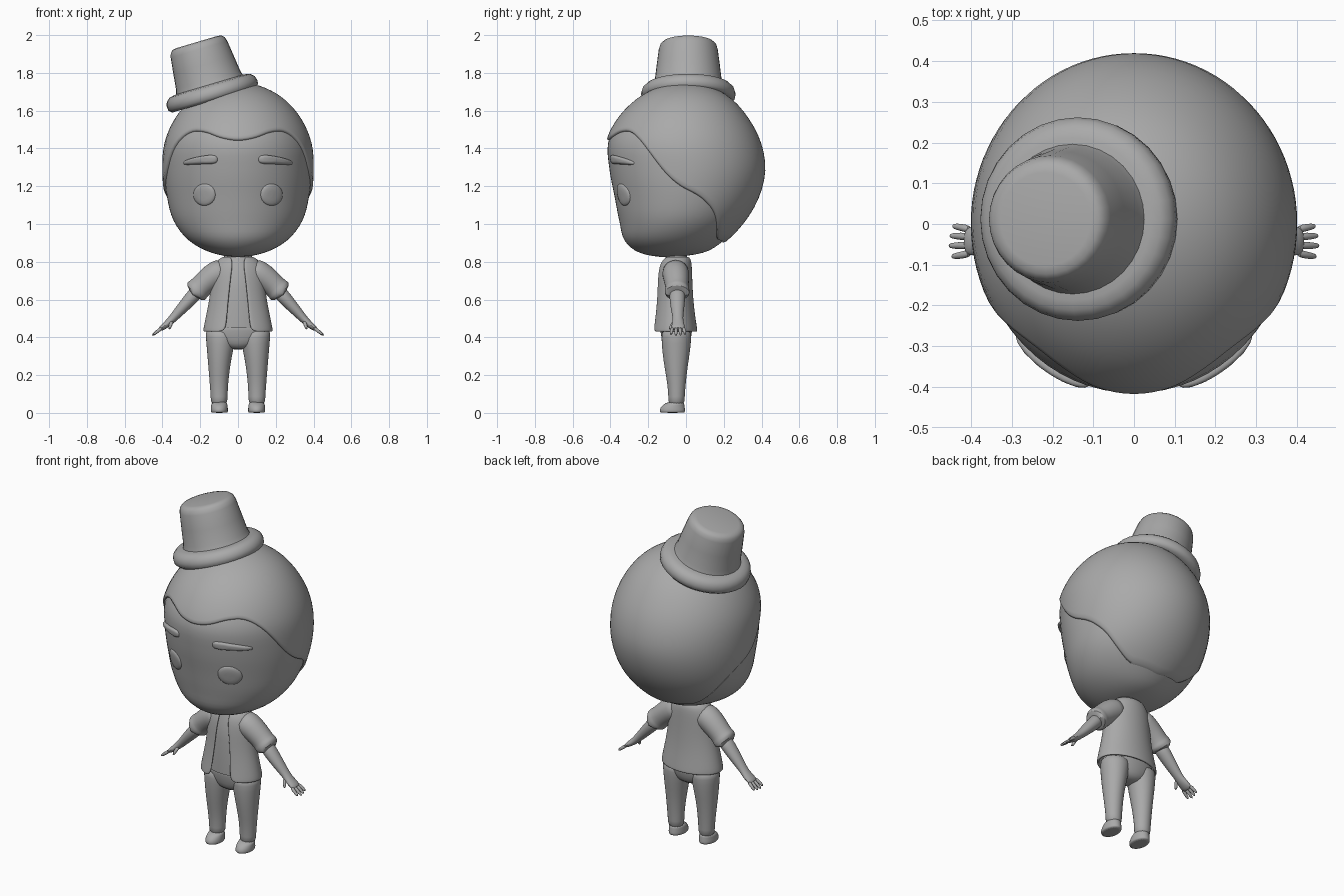
import bpy, bmesh, math
from mathutils import Vector

if "Cube" in bpy.data.objects:
    bpy.data.objects.remove(bpy.data.objects["Cube"])

grey = bpy.data.materials.new("grey")
grey.diffuse_color = (0.4, 0.4, 0.4, 1)
grey.use_nodes = True
grey.node_tree.nodes["Principled BSDF"].inputs["Base Color"].default_value = grey.diffuse_color


def finish(name, bm, subsurf=0, mirror=False, angle=50, solid=0):
    bmesh.ops.remove_doubles(bm, verts=bm.verts, dist=1e-5)
    bmesh.ops.recalc_face_normals(bm, faces=bm.faces)
    me = bpy.data.meshes.new(name)
    bm.to_mesh(me)
    bm.free()
    me.materials.append(grey)
    ob = bpy.data.objects.new(name, me)
    bpy.context.collection.objects.link(ob)
    if solid:
        m = ob.modifiers.new("thickness", 'SOLIDIFY')
        m.thickness, m.offset = solid, -1
    if mirror:
        m = ob.modifiers.new("mirror", 'MIRROR')
        m.use_mirror_merge = False
    if subsurf:
        ob.modifiers.new("smooth", 'SUBSURF').levels = subsurf
        ob.modifiers["smooth"].render_levels = subsurf
    bpy.ops.object.select_all(action='DESELECT')
    ob.select_set(True)
    bpy.context.view_layer.objects.active = ob
    bpy.ops.object.shade_smooth_by_angle(angle=math.radians(angle))
    return ob


def loft(bm, rings, closed=True, caps=True):
    vs = [[bm.verts.new(p) for p in r] for r in rings]
    n = len(vs[0])
    for a, b in zip(vs, vs[1:]):
        for i in range(n if closed else n - 1):
            j = (i + 1) % n
            bm.faces.new((a[i], a[j], b[j], b[i]))
    if caps:
        bm.faces.new(vs[0])
        bm.faces.new(vs[-1])


def tube(bm, path, n=12):
    """path rows: x, y, z, radius along y, radius across"""
    rings = []
    for i, (x, y, z, ru, rv) in enumerate(path):
        a, b = path[max(i - 1, 0)], path[min(i + 1, len(path) - 1)]
        t = Vector((b[0] - a[0], 0, b[2] - a[2])).normalized()
        v = t.cross(Vector((0, 1, 0)))
        ring = []
        for k in range(n):
            q = 2 * math.pi * k / n
            ring.append(Vector((x, y, z)) + Vector((0, ru * math.cos(q), 0)) + v * rv * math.sin(q))
        rings.append(ring)
    loft(bm, rings)


# Head sections: z, half width, front y, back y
HEAD = [(.825, 0, -.1, -.1), (.848, .14, -.245, .09), (.913, .26, -.325, .2), (1.016, .34, -.353, .30),
        (1.145, .376, -.378, .375), (1.288, .389, -.405, .408), (1.429, .377, -.412, .385),
        (1.555, .322, -.35, .32), (1.655, .233, -.25, .232), (1.717, .12, -.13, .122), (1.738, 0, 0, 0)]


def flip(r):
    return (r[0], -r[1], r[3], r[2])


def section(s):
    rows = [flip(HEAD[1])] + HEAD + [flip(HEAD[-2])]
    i = min(int(s), 9)
    t = s - i
    return [.5 * (2 * b + (c - a) * t + (2 * a - 5 * b + 4 * c - d) * t * t + (3 * b - a - 3 * c + d) * t ** 3)
            for a, b, c, d in zip(*rows[i:i + 4])]


def find(z):
    lo, hi = 0, 10
    for _ in range(30):
        m = (lo + hi) / 2
        lo, hi = (m, hi) if section(m)[0] < z else (lo, m)
    return lo


def on_head(s, th, off=0):
    z, w, f, b = section(s)
    p = Vector((w * math.sin(th), (f + b) / 2 - (b - f) / 2 * math.cos(th), z))
    return p + (p - Vector((0, 0, 1.29))).normalized() * off


bm = bmesh.new()
loft(bm, [[on_head(s / 4, k * math.pi / 32) for k in range(64)] for s in range(41)], caps=False)
finish("head", bm)

# Hair cap: starts at a hairline that depends on the direction around the head
LINE = [(0, 1.44), (13, 1.452), (28, 1.487), (42, 1.493), (54, 1.455), (63, 1.39), (72, 1.285), (84, 1.205),
        (101, 1.15), (117, 1.07), (130, .98), (142, .925), (180, .905)]


def hairline(th):
    d = abs(math.degrees(th))
    d = min(d, 360 - d)
    for (a, za), (b, zb) in zip(LINE, LINE[1:]):
        if d <= b:
            t = (d - a) / (b - a)
            return za + (zb - za) * t
    return LINE[-1][1]


cols = []
for k in range(96):
    th = k * math.pi / 48
    s0 = find(sum(hairline(th + math.radians(d)) for d in (-4, 0, 4)) / 3)
    cols.append([on_head(s0, th, -.004), on_head(s0, th, .006)] +
                [on_head(s0 + (10 - s0) * t, th, .012) for t in [.015] + [i / 24 for i in range(1, 25)]])
bm = bmesh.new()
loft(bm, list(zip(*cols)), caps=False)
finish("hair", bm, angle=75)


# Raised face details that follow the head surface
def patch(name, outline, cx, cz, height):
    rings = []
    for r in (1, .97, .88, .7, .4, .01):
        ring = []
        for x, z in outline:
            px, pz = cx + (x - cx) * r, cz + (z - cz) * r
            s = find(pz)
            th = math.asin(min(1, px / section(s)[1]))
            ring.append(on_head(s, th, -.003 + height * (1 - r ** 4) ** .5))
        rings.append(ring)
    bm = bmesh.new()
    loft(bm, rings)
    finish(name, bm, mirror=True, angle=80)


def spow(v, e):
    return math.copysign(abs(v) ** e, v)


turn = [k * math.pi / 16 for k in range(32)]
patch("cheeks", [(.178 + .059 * math.cos(a), 1.155 + .059 * math.sin(a)) for a in turn], .178, 1.155, .014)
brow = []
for a in turn:
    u = .5 + .5 * spow(math.cos(a), .6)
    brow.append((.108 + .182 * u, 1.342 - .02 * u * u + (.028 - .014 * u) * spow(math.sin(a), .65)))
patch("eyebrows", brow, .195, 1.338, .02)

# Tilted hat, a turned profile
HAT = [(.001, -.03), (.2, -.035), (.232, -.036), (.248, -.02), (.25, .003), (.243, .025), (.224, .043), (.2, .048),
       (.184, .05), (.177, .075), (.167, .16), (.156, .245), (.149, .268), (.135, .281), (.115, .285), (.001, .285)]
bm = bmesh.new()
loft(bm, [[(r * math.cos(k * math.pi / 16), r * math.sin(k * math.pi / 16), h) for k in range(32)] for r, h in HAT])
hat = finish("hat", bm, angle=60)
hat.location = (-.137, .012, 1.69)
hat.rotation_euler = (0, math.radians(-16.5), 0)


# Jacket body, open down the front: z, half width, front y, back y, half gap
def ring(z, w, f, b, g=0, n=40):
    q = math.asin(g / w)
    return [(w * math.sin(q + (2 * math.pi - 2 * q) * k / n),
             (f + b) / 2 - (b - f) / 2 * math.cos(q + (2 * math.pi - 2 * q) * k / n), z) for k in range(n + 1)]


JACKET = [(.43, .183, -.182, .06, .1), (.437, .184, -.182, .06, .075), (.46, .181, -.178, .057, .063),
          (.53, .166, -.168, .046, .058), (.61, .15, -.16, .038, .05), (.69, .143, -.156, .034, .042),
          (.75, .138, -.15, .032, .034), (.79, .122, -.14, .03, .03), (.815, .1, -.125, .025, .034),
          (.828, .08, -.11, .012, .04)]
bm = bmesh.new()
loft(bm, [ring(*r) for r in JACKET], closed=False, caps=False)
finish("jacket", bm, subsurf=1, solid=.012)

# Sleeves with a rolled cuff
bm = bmesh.new()
tube(bm, [(.06, -.055, .755, .07, .07), (.11, -.055, .74, .074, .074), (.165, -.05, .698, .067, .066),
          (.205, -.047, .66, .061, .062), (.212, -.047, .653, .067, .067), (.232, -.046, .633, .067, .067),
          (.24, -.046, .625, .058, .058), (.232, -.046, .633, .045, .045)], 16)
finish("sleeves", bm, subsurf=1, mirror=True)

# Arms and hands
bm = bmesh.new()
tube(bm, [(.2, -.046, .66, .045, .042), (.25, -.046, .605, .043, .038), (.3, -.045, .55, .037, .031),
          (.345, -.043, .5, .027, .023), (.37, -.042, .475, .033, .02), (.4, -.042, .452, .038, .016),
          (.415, -.042, .441, .034, .012)])
for y, dy, reach in ((-.071, -.006, .9), (-.052, -.001, 1.05), (-.032, .002, 1), (-.014, .006, .85)):
    tube(bm, [(.4, y, .452, .011, .011), (.425, y + dy, .433, .01, .01),
              (.405 + .05 * reach, y + dy * 1.5, .446 - .037 * reach, .007, .007)], 8)
tube(bm, [(.348, -.058, .49, .012, .012), (.357, -.075, .465, .012, .01), (.366, -.085, .44, .008, .007)], 8)
finish("arms", bm, subsurf=1, mirror=True)

# Undershirt and neck
bm = bmesh.new()
loft(bm, [ring(z, w, f, b, 0, 32)[:-1] for z, w, f, b in (
    (.45, .155, -.145, .035), (.55, .14, -.146, .028), (.65, .128, -.142, .02), (.75, .12, -.135, .018),
    (.8, .085, -.115, .01), (.86, .06, -.1, 0))])
finish("undershirt", bm)

# Trousers: hips and legs
bm = bmesh.new()
loft(bm, [ring(z, w, f, b, 0, 32)[:-1] for z, w, f, b in (
    (.335, .03, -.085, -.02), (.35, .09, -.115, .01), (.385, .15, -.128, .025), (.43, .168, -.136, .033),
    (.5, .158, -.145, .035))])
finish("hips", bm, subsurf=1)
bm = bmesh.new()
tube(bm, [(.088, -.05, .45, .08, .084), (.091, -.051, .4, .081, .082), (.096, -.052, .33, .076, .07),
          (.1, -.053, .24, .062, .058), (.101, -.05, .16, .05, .05), (.1, -.05, .08, .043, .045),
          (.1, -.051, .04, .046, .045)], 16)
finish("legs", bm, subsurf=1, mirror=True)

# Feet
bm = bmesh.new()
tube(bm, [(.099, -.072, 0, .064, .043), (.099, -.072, .006, .068, .046), (.099, -.072, .025, .067, .046),
          (.099, -.066, .042, .057, .043), (.1, -.053, .06, .045, .042)], 20)
finish("feet", bm, subsurf=1, mirror=True)
